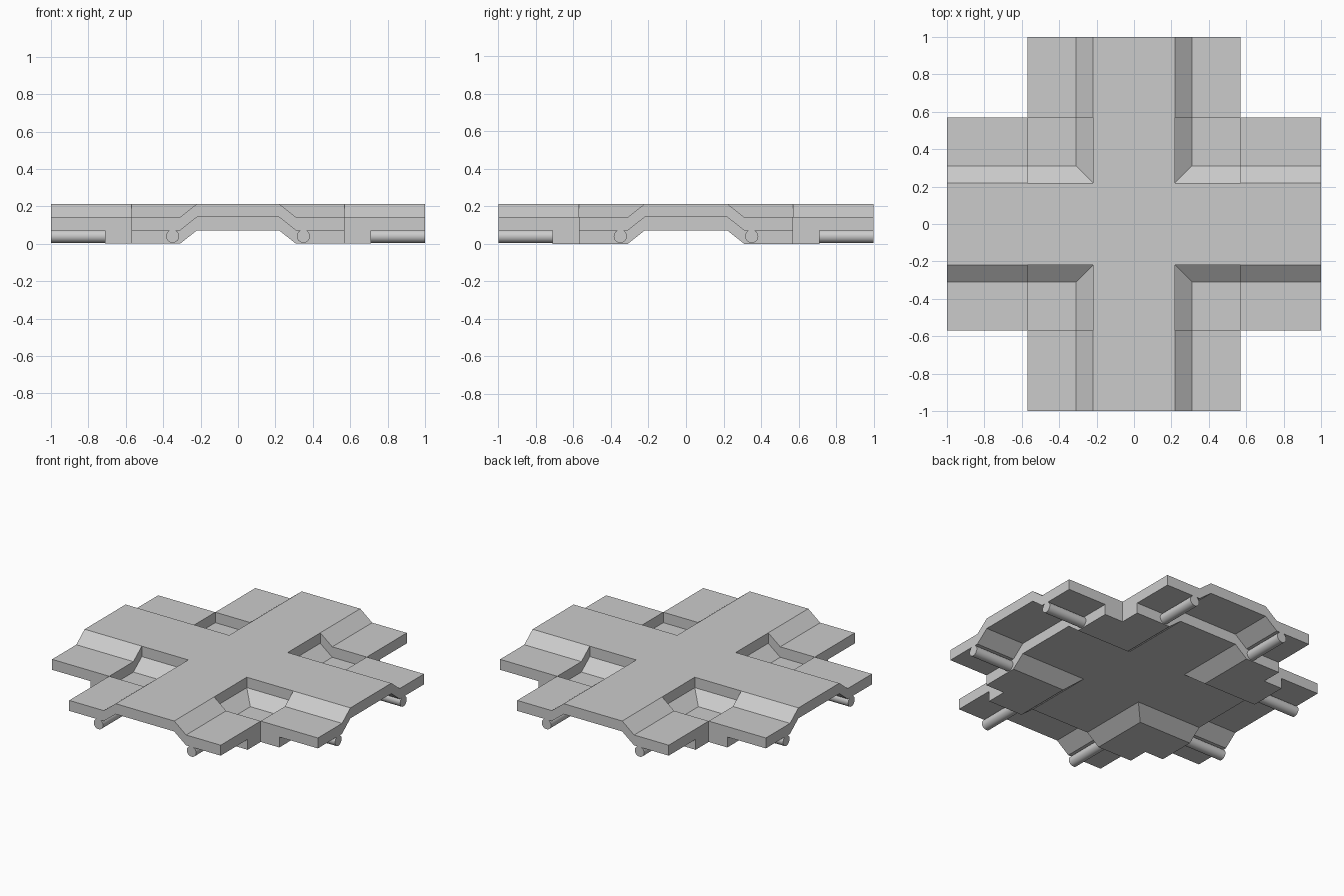
import bpy, bmesh, math
from mathutils import Matrix

if "Cube" in bpy.data.objects:
    bpy.data.objects.remove(bpy.data.objects["Cube"])

CREST, FOOT, EDGE = 0.22, 0.31, 0.57      # raised strip, slope foot, arm half width
T = 0.071                                  # thickness of each layer and step height


def clean(bm, name):
    me = bpy.data.meshes.new(name)
    bm.to_mesh(me)
    bm.free()
    ob = bpy.data.objects.new(name, me)
    bpy.context.collection.objects.link(ob)
    return ob


def cross_plate(name, reach, top, pockets):
    """Cross-shaped plate with a raised crossing strip and sloped shoulders."""
    half = [CREST, FOOT, EDGE, reach]
    cs = [-v for v in reversed(half)] + half
    bm = bmesh.new()

    def vert(x, y):
        m = min(abs(x), abs(y))
        return bm.verts.new((x, y, top if m < FOOT - 0.01 else top - T))

    for x0, x1 in zip(cs, cs[1:]):
        for y0, y1 in zip(cs, cs[1:]):
            ax, ay = abs(x0 + x1) / 2, abs(y0 + y1) / 2
            if min(ax, ay) > EDGE:
                continue
            if pockets and min(ax, ay) > CREST and max(ax, ay) < EDGE:
                continue
            q = [vert(x0, y0), vert(x1, y0), vert(x1, y1), vert(x0, y1)]
            if CREST < ax < FOOT and CREST < ay < FOOT:
                # mitre the slopes along the diagonal
                if (x0 + x1) * (y0 + y1) < 0:
                    q = q[1:] + q[:1]
                bm.faces.new((q[0], q[1], q[2]))
                bm.faces.new((q[0], q[2], q[3]))
            else:
                bm.faces.new(q)
    bmesh.ops.remove_doubles(bm, verts=bm.verts[:], dist=1e-4)

    # give the sheet its thickness straight down
    old = bm.faces[:]
    ext = bmesh.ops.extrude_face_region(bm, geom=old, use_keep_orig=True)
    low = [g for g in ext["geom"] if isinstance(g, bmesh.types.BMVert)]
    bmesh.ops.translate(bm, verts=low, vec=(0, 0, -T))
    bmesh.ops.recalc_face_normals(bm, faces=bm.faces[:])
    bmesh.ops.dissolve_limit(bm, angle_limit=math.radians(1),
                             verts=bm.verts[:], edges=bm.edges[:])
    bmesh.ops.recalc_face_normals(bm, faces=bm.faces[:])
    return clean(bm, name)


# upper deck with four square openings, lower deck closing them from below
cross_plate("upper_deck", 1.0, 3 * T, True)
cross_plate("lower_deck", 0.71, 2 * T, False)

# two connector rods under the end of every arm
for i in range(4):
    for side in (-1, 1):
        bm = bmesh.new()
        bmesh.ops.create_cone(bm, cap_ends=True, segments=24,
                              radius1=0.035, radius2=0.035, depth=0.29)
        bm.transform(Matrix.Rotation(math.pi / 2 * i, 4, 'Z')
                     @ Matrix.Translation((0.855, side * 0.35, 0.04))
                     @ Matrix.Rotation(math.pi / 2, 4, 'Y'))
        for f in bm.faces:
            f.smooth = len(f.verts) == 4
        for e in bm.edges:
            e.smooth = e.calc_face_angle(0) < math.radians(40)
        clean(bm, f"connector_rod_{i}_{'left' if side < 0 else 'right'}")
